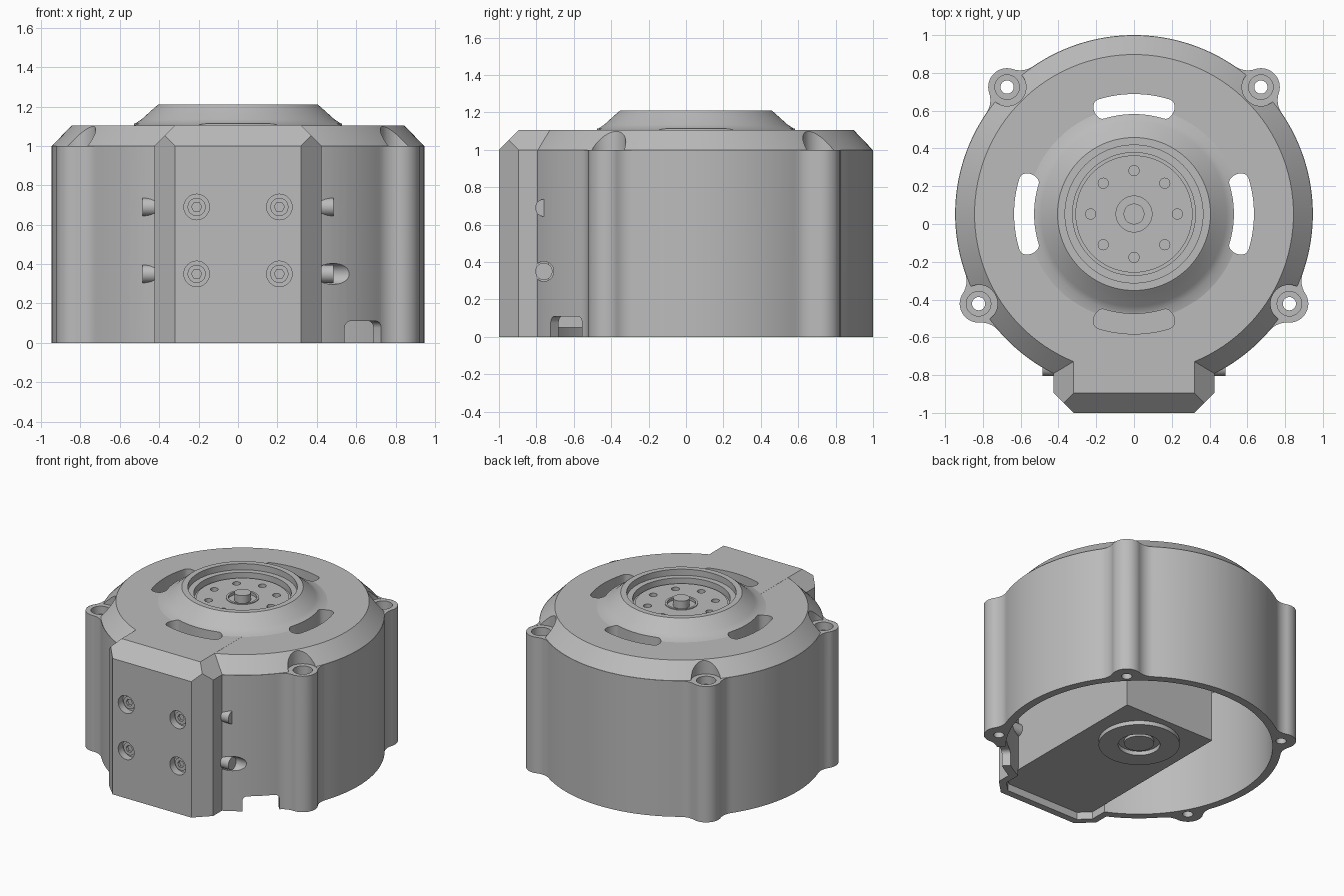
import bpy, bmesh
from math import sin, cos, pi, radians, acos, atan2, hypot
from mathutils import Matrix, Vector

old = bpy.data.objects.get("Cube")
if old:
    bpy.data.objects.remove(old, do_unlink=True)

CY = 0.053          # y of the main axis
R = 0.947           # housing radius
TOP, SHOULDER = 1.105, 1.0
AXIS = Matrix.Translation((0, CY, 0))

grey = bpy.data.materials.new("metal_grey")
grey.use_nodes = True
grey.diffuse_color = (0.5, 0.5, 0.5, 1)
grey.node_tree.nodes["Principled BSDF"].inputs["Base Color"].default_value = (0.5, 0.5, 0.5, 1)


def finish(name, bm):
    bmesh.ops.recalc_face_normals(bm, faces=bm.faces)
    mesh = bpy.data.meshes.new(name)
    bm.to_mesh(mesh)
    bm.free()
    mesh.materials.append(grey)
    obj = bpy.data.objects.new(name, mesh)
    bpy.context.scene.collection.objects.link(obj)
    return obj


def arc(cx, cy, r, a0, a1, n):
    return [(cx + r * cos(a0 + (a1 - a0) * i / n), cy + r * sin(a0 + (a1 - a0) * i / n))
            for i in range(n + 1)]


def prism(name, pts, z0, z1, matrix=Matrix()):
    bm = bmesh.new()
    face = bm.faces.new([bm.verts.new((x, y, z0)) for x, y in pts])
    up = bmesh.ops.extrude_face_region(bm, geom=[face])["geom"]
    bmesh.ops.translate(bm, vec=(0, 0, z1 - z0), verts=[v for v in up if isinstance(v, bmesh.types.BMVert)])
    bm.transform(matrix)
    return finish(name, bm)


def revolve(name, profile, closed=False, steps=128):
    bm = bmesh.new()
    vs = [bm.verts.new((r, 0, z)) for r, z in profile]
    es = [bm.edges.new(p) for p in zip(vs, vs[1:])]
    if closed:
        es.append(bm.edges.new((vs[-1], vs[0])))
    bmesh.ops.spin(bm, geom=vs + es, cent=(0, 0, 0), axis=(0, 0, 1), angle=2 * pi, steps=steps, use_merge=True)
    bmesh.ops.remove_doubles(bm, verts=bm.verts, dist=1e-5)
    bm.transform(AXIS)
    return finish(name, bm)


def rod(name, r, start, end, sides=32):
    a, b = Vector(start), Vector(end)
    turn = (b - a).to_track_quat("Z", "Y").to_matrix().to_4x4()
    return prism(name, arc(0, 0, r, 0, 2 * pi, sides)[:-1], 0, (b - a).length, Matrix.Translation(a) @ turn)


def boolean(obj, tools, operation="DIFFERENCE", keep=False):
    for tool in tools:
        mod = obj.modifiers.new("bool", "BOOLEAN")
        mod.operation, mod.object, mod.solver = operation, tool, "EXACT"
    deps = bpy.context.evaluated_depsgraph_get()
    mesh = bpy.data.meshes.new_from_object(obj.evaluated_get(deps))
    obj.modifiers.clear()
    obj.data = mesh
    if not keep:
        for tool in tools:
            bpy.data.objects.remove(tool, do_unlink=True)


# Housing outline: circle with four filleted screw lugs
LUG_D, LUG_R, FILLET = 0.95, 0.1, 0.12
lug_angles = [radians(a) for a in (-30, 45, 135, 210)]
a, c = R + FILLET, LUG_R + FILLET
gamma = acos((a * a + LUG_D ** 2 - c * c) / (2 * a * LUG_D))
fx, fy = a * cos(gamma), a * sin(gamma)
phi = atan2(fy, fx - LUG_D)
lug = arc(fx, -fy, FILLET, pi - gamma, pi - phi, 10)
lug += arc(LUG_D, 0, LUG_R, -phi, phi, 28)[1:-1]
lug += arc(fx, fy, FILLET, pi + phi, pi + gamma, 10)
outline = []
for i, ang in enumerate(lug_angles):
    outline += [(x * cos(ang) - y * sin(ang), x * sin(ang) + y * cos(ang)) for x, y in lug]
    nxt = lug_angles[(i + 1) % 4] + (2 * pi if i == 3 else 0)
    outline += arc(0, 0, R, ang + gamma, nxt - gamma, 36)[1:-1]
housing = prism("housing", outline, 0, TOP, AXIS)
boolean(housing, [revolve("chamfer_cutter", [(0.945, SHOULDER), (1.3, SHOULDER), (1.3, 1.2), (0.753, 1.2)], True)])

# Screw seats let into the chamfer above each lug
lugs = [(LUG_D * cos(t), CY + LUG_D * sin(t)) for t in lug_angles]
boolean(housing, [rod("seat_cutter", LUG_R, (x, y, SHOULDER - 0.001), (x, y, 1.3), 48) for x, y in lugs])

# Chamfered front block
bm = bmesh.new()
W, D, CH = 0.425, 1.0, 0.105
rings = [[bm.verts.new(p) for p in ((-w, -0.3, z), (w, -0.3, z), (w, -d, z), (-w, -d, z))]
         for w, d, z in ((W, D, 0), (W, D, SHOULDER), (W - CH, D - CH, TOP + 0.0005))]
bm.faces.new(rings[0])
bm.faces.new(rings[2])
for lo, hi in zip(rings, rings[1:]):
    for i in range(4):
        j = (i + 1) % 4
        bm.faces.new((lo[i], lo[j], hi[j], hi[i]))
for side in (-1, 1):
    cut = bmesh.ops.bisect_plane(bm, geom=bm.verts[:] + bm.edges[:] + bm.faces[:], clear_outer=True,
                                 plane_co=(side * (W - CH), -D, 0), plane_no=(side, -1, 0))
    bmesh.ops.holes_fill(bm, edges=[e for e in cut["geom_cut"] if isinstance(e, bmesh.types.BMEdge)])
boolean(housing, [finish("block", bm)], "UNION")

# Hollow inside and recess under the block
cavity = revolve("cavity_cutter", [(0, -0.2), (0.89, -0.2), (0.89, 0.85), (0.78, 0.99), (0, 0.99)])


def case_outline(w, front, back):
    return [(w, back), (-w, back), (-w, 0.075 - front), (0.075 - w, -front), (w - 0.075, -front), (w, 0.075 - front)]


recess = prism("recess_cutter", case_outline(0.375, 0.95, -0.5), -0.1, 0.06)
boolean(housing, [cavity, recess])

# Lug holes, cable notches and screw pockets
cutters = []
for x, y in lugs:
    cutters += [rod("hole", 0.035, (x, y, -0.1), (x, y, 1.2)), rod("bore", 0.065, (x, y, 0.94), (x, y, 1.2))]
notch = [(-0.125, -0.1), (0.125, -0.1)] + arc(0.09, 0.075, 0.035, 0, pi / 2, 6) + arc(-0.09, 0.075, 0.035, pi / 2, pi, 6)
for ang in (-47.5, -132.5):
    place = AXIS @ Matrix.Rotation(radians(ang + 90), 4, "Z") @ Matrix.Rotation(pi / 2, 4, "X")
    cutters.append(prism("notch", notch, 0.8, 1.1, place))
screws = []
for side in (-1, 1):
    for z in (0.35, 0.69):
        x = 0.21 * side
        cutters += [rod("pocket", 0.065, (x, -0.94, z), (x, -1.1, z)),
                    rod("side_pocket", 0.053, (0.42 * side, -0.76, z), (0.9 * side, -0.76, z))]
        screws += [((x, -0.9, z), (x, -0.965, z)), ((0.37 * side, -0.76, z), (0.485 * side, -0.76, z))]
boolean(housing, cutters)

# Screw heads with hexagonal sockets
parts = [housing]
for start, end in screws:
    head = rod("screw_head", 0.046, start, end)
    step = (Vector(end) - Vector(start)).normalized() * 0.03
    boolean(head, [rod("socket", 0.026, Vector(end) - step, Vector(end) + step, 6)])
    parts.append(head)

# Output flange: flared collar, recessed disc and centre post
flange = revolve("output_flange", [
    (0, 1.17), (0.055, 1.17), (0.055, 1.115), (0.095, 1.115), (0.095, 1.135), (0.11, 1.135), (0.11, 1.13),
    (0.31, 1.13), (0.31, 1.118), (0.325, 1.118), (0.325, 1.165), (0.365, 1.165), (0.365, 1.21),
    (0.405, 1.21), (0.42, 1.198), (0.49, 1.135), (0.52, 1.115), (0.57, 1.104), (0.57, 1.06), (0, 1.06)])


def bolt_circle(z0, z1):
    return [rod("bolt_hole", 0.027, (0.23 * cos(t), CY + 0.23 * sin(t), z0), (0.23 * cos(t), CY + 0.23 * sin(t), z1), 20)
            for t in [k * pi / 4 for k in range(8)]]


boolean(flange, bolt_circle(1.09, 1.3))

# Four curved vents through the roof and the flare
MID, HALF, SPREAD = 0.582, 0.053, radians(17.5)
polar = [(MID + HALF, -SPREAD + 2 * SPREAD * i / 16) for i in range(17)]
polar += [(MID + HALF * cos(t), SPREAD + 0.065 * sin(t)) for t in [pi * i / 10 for i in range(1, 10)]]
polar += [(MID - HALF, SPREAD - 2 * SPREAD * i / 16) for i in range(17)]
polar += [(MID - HALF * cos(t), -SPREAD - 0.065 * sin(t)) for t in [pi * i / 10 for i in range(1, 10)]]
vent = [(r * cos(t), r * sin(t)) for r, t in polar]
vents = [prism("vent_cutter", vent, 0.93, 1.4, AXIS @ Matrix.Rotation(k * pi / 2, 4, "Z")) for k in range(4)]
boolean(flange, vents, keep=True)
boolean(housing, vents)

# Drive case inside, with corner screw holes and a round recess
case = prism("drive_case", case_outline(0.37, 0.945, 0.37), 0.05, 0.9)
tools = [rod("case_hole", 0.032, (x, y, -0.1), (x, y, 0.15)) for x in (-0.28, 0.28) for y in (-0.81, 0.285)]
boolean(case, tools + [rod("case_recess", 0.32, (0, CY, -0.1), (0, CY, 0.1), 64)])

# Lower idler disc and the column up to the roof
disc = revolve("idler_disc", [(0, 0.03), (0.1, 0.03), (0.1, 0.055), (0.14, 0.055), (0.14, 0.02),
                              (0.27, 0.02), (0.27, 0.2), (0, 0.2)], steps=64)
boolean(disc, bolt_circle(-0.1, 0.07))
column = rod("drive_column", 0.3, (0, CY, 0.85), (0, CY, 1.05), 64)

# Smooth curves, sharp edges
bpy.ops.object.select_all(action="DESELECT")
for obj in parts + [flange, case, disc, column]:
    obj.select_set(True)
    bpy.context.view_layer.objects.active = obj
    bpy.ops.object.shade_smooth_by_angle(angle=radians(25))
    obj.select_set(False)
